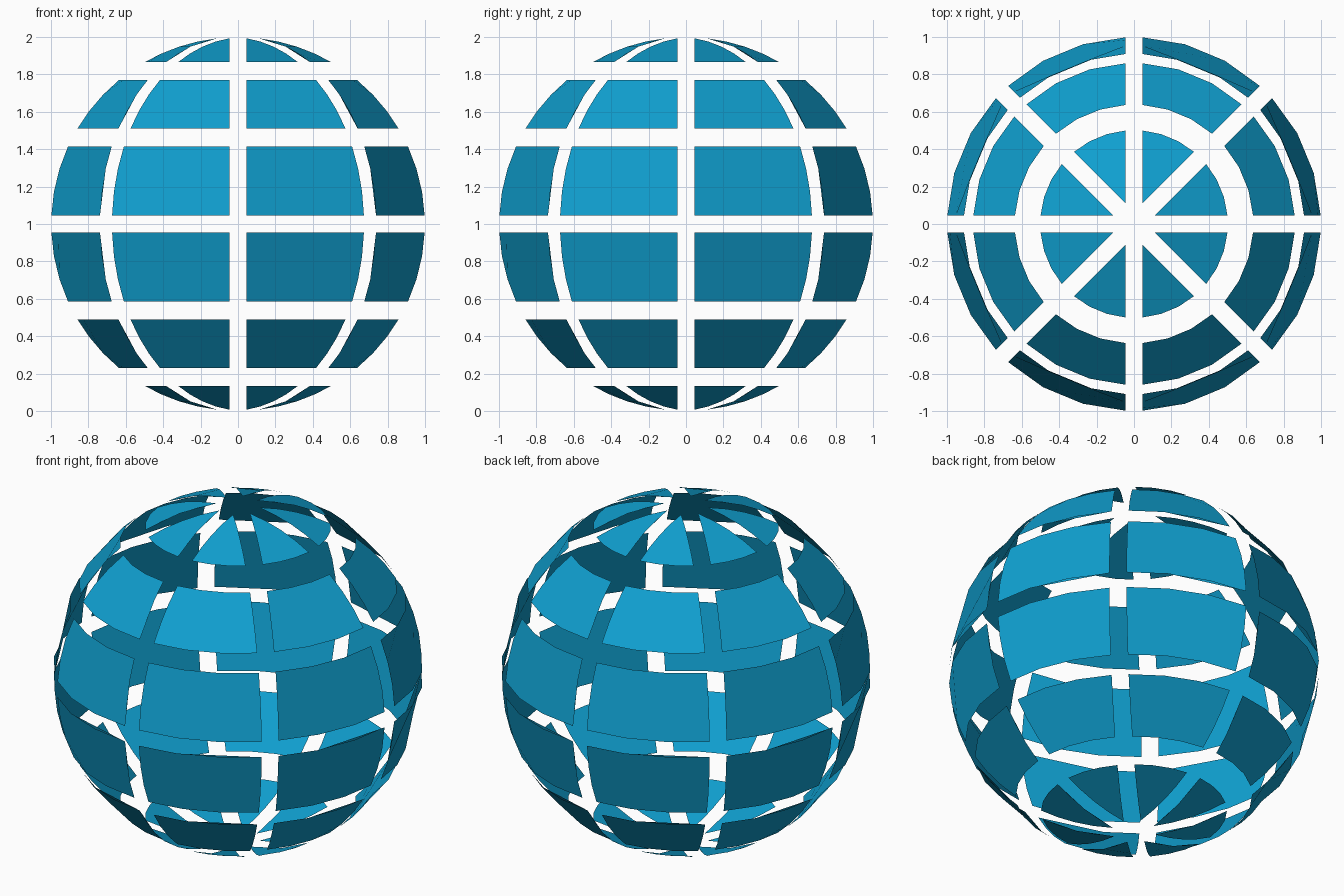
import bpy, bmesh
from math import asin, sin, cos, sqrt, pi

if "Cube" in bpy.data.objects:
    bpy.data.objects.remove(bpy.data.objects["Cube"])

GAP = 0.046          # half width of every slot
SEG = 3              # segments along each panel side
BANDS = [(0.046, 0.415), (0.51, 0.77), (0.865, None)]   # heights above the equator

blue = bpy.data.materials.new("ocean blue")
blue.diffuse_color = (0.005, 0.35, 0.63, 1)
blue.use_nodes = True
blue.node_tree.nodes["Principled BSDF"].inputs["Base Color"].default_value = blue.diffuse_color


def point(h, t):
    """Point on the sphere at height h; t runs 0..1 across one eighth panel."""
    r = sqrt(1 - h * h)
    edge = asin(min(1, GAP / r))
    a = edge + (pi / 4 - 2 * edge) * t
    return (r * cos(a), r * sin(a), h)


def outline(low, high):
    """Boundary of one curved panel, counter-clockwise from outside."""
    tip = high is None
    if tip:          # cap panels run to a point where the two slots meet
        high = sqrt(1 - (GAP / sin(pi / 8)) ** 2)
    a0, a1 = asin(low), asin(high)
    n = SEG + 1 if tip else SEG
    hs = [sin(a0 + (a1 - a0) * i / n) for i in range(n + 1)]
    pts = [point(low, i / SEG) for i in range(SEG + 1)]
    pts += [point(h, 1) for h in hs[1:-1]]
    if tip:
        pts.append(point(high, 0.5))
    else:
        pts += [point(high, 1 - i / SEG) for i in range(SEG + 1)]
    pts += [point(h, 0) for h in reversed(hs[1:-1])]
    return pts


def band(name, low, high, side):
    """Ring of eight single-facet panels, above or below the equator."""
    bm = bmesh.new()
    base = outline(low, high)
    for k in range(8):
        c, s = cos(k * pi / 4), sin(k * pi / 4)
        pts = [(x * c - y * s, x * s + y * c, 1 + side * z) for x, y, z in base]
        if side < 0:
            pts.reverse()
        bm.faces.new([bm.verts.new(p) for p in pts])
    mesh = bpy.data.meshes.new(name)
    bm.to_mesh(mesh)
    bm.free()
    mesh.materials.append(blue)
    bpy.context.collection.objects.link(bpy.data.objects.new(name, mesh))


# Three rings of panels in each hemisphere
for part, (low, high) in zip(("equator_panels", "middle_panels", "cap_panels"), BANDS):
    band("upper_" + part, low, high, 1)
    band("lower_" + part, low, high, -1)
